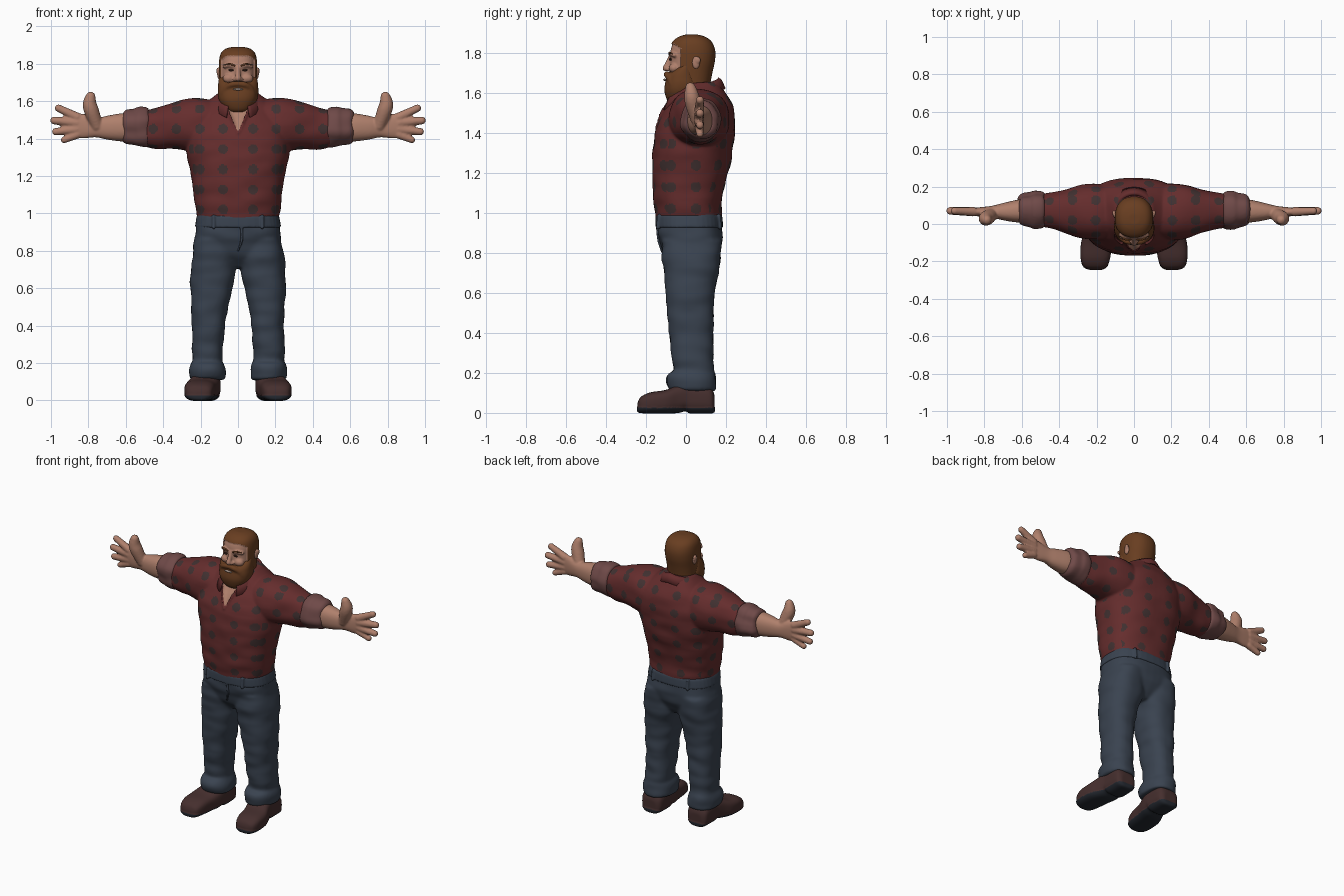
import bpy, bmesh, math
from mathutils import Vector, Matrix, noise

old = bpy.data.objects.get("Cube")
if old:
    bpy.data.objects.remove(old, do_unlink=True)


def material(name, r, g, b):
    m = bpy.data.materials.new(name)
    m.use_nodes = True
    m.diffuse_color = (r, g, b, 1)
    node = m.node_tree.nodes["Principled BSDF"]
    node.inputs["Base Color"].default_value = (r, g, b, 1)
    node.inputs["Roughness"].default_value = 0.8
    return m


SHIRT = material("shirt red", .13, .026, .026)
SPOT = material("shirt spot", .052, .03, .03)
CUFF = material("rolled cuff", .16, .068, .065)
SKIN = material("skin", .43, .215, .15)
HAIR = material("ginger hair", .14, .048, .015)
DENIM = material("denim", .042, .056, .08)
LEATHER = material("shoe leather", .06, .028, .027)
SOLE = material("shoe sole", .018, .022, .03)
DARK = material("eye dark", .035, .015, .01)
TEETH = material("teeth", .5, .4, .35)


def spline(rows, steps=4):
    """Smoothly interpolate rows of numbers."""
    rows = [Vector(r) for r in rows]
    out = []
    for i in range(len(rows) - 1):
        a, b, c, d = rows[max(i - 1, 0)], rows[i], rows[i + 1], rows[min(i + 2, len(rows) - 1)]
        for k in range(steps):
            t = k / steps
            out.append(b + (c - a) * (t / 2) + (a * 2 - b * 5 + c * 4 - d) * (t * t / 2)
                       + (b * 3 - a - c * 3 + d) * (t ** 3 / 2))
    return out + [rows[-1]]


def loft(bm, axis, rows, power=2.3, n=40):
    """Closed body; each row is position on the axis, then both cross-section ranges."""
    order = {"x": (2, 0, 1), "y": (0, 2, 1), "z": (0, 1, 2)}[axis]
    rings = []
    for t, u0, u1, v0, v1 in spline(rows):
        ring = []
        for i in range(n):
            a = math.tau * i / n
            c, s = (math.copysign(abs(f(a)) ** (2 / power), f(a)) for f in (math.cos, math.sin))
            p = ((u0 + u1) / 2 + c * (u1 - u0) / 2, (v0 + v1) / 2 + s * (v1 - v0) / 2, t)
            ring.append(bm.verts.new([p[k] for k in order]))
        rings.append(ring)
    faces = [bm.faces.new(rings[0]), bm.faces.new(rings[-1])]
    for lo, hi in zip(rings, rings[1:]):
        for i in range(n):
            j = (i + 1) % n
            faces.append(bm.faces.new((lo[i], lo[j], hi[j], hi[i])))
    bmesh.ops.recalc_face_normals(bm, faces=faces)


def even(rows):
    """Rows symmetric in x: position, half width, back and front limits."""
    return [(z, -w, w, a, b) for z, w, a, b in rows]


def blob(bm, pos, size):
    bmesh.ops.create_uvsphere(bm, u_segments=16, v_segments=10, radius=1,
                              matrix=Matrix.Translation(pos) @ Matrix.Diagonal((*size, 1)))


def limb(bm, points, steps=6):
    """Chain of balls through points of x, y, z, radius."""
    for x, y, z, r in spline(points, steps):
        blob(bm, (x, y, z), (r, r, r))


def mirror(bm):
    dup = bmesh.ops.duplicate(bm, geom=bm.verts[:] + bm.edges[:] + bm.faces[:])["geom"]
    for v in dup:
        if isinstance(v, bmesh.types.BMVert):
            v.co.x = -v.co.x
    bmesh.ops.reverse_faces(bm, faces=[f for f in dup if isinstance(f, bmesh.types.BMFace)])


def build(name, bm, mats, voxel=0, smooth=4, rule=None, push=None, folds=0, thick=0):
    """Fuse the pieces into one skin, colour it by rule, offset chosen regions."""
    mesh = bpy.data.meshes.new(name)
    bm.to_mesh(mesh)
    bm.free()
    obj = bpy.data.objects.new(name, mesh)
    bpy.context.scene.collection.objects.link(obj)
    if thick:
        sol = obj.modifiers.new("thickness", "SOLIDIFY")
        sol.thickness, sol.offset = thick, 0
    if voxel:
        rem = obj.modifiers.new("fuse", "REMESH")
        rem.mode, rem.voxel_size = "VOXEL", voxel
        sm = obj.modifiers.new("soften", "SMOOTH")
        sm.factor, sm.iterations = .5, smooth
    dg = bpy.context.evaluated_depsgraph_get()
    mesh = bpy.data.meshes.new_from_object(obj.evaluated_get(dg))
    obj.modifiers.clear()
    obj.data = mesh
    mesh.name = name
    mesh.materials.clear()
    for m in mats:
        mesh.materials.append(m)
    bm = bmesh.new()
    bm.from_mesh(mesh)
    bm.normal_update()
    for f in bm.faces:
        f.smooth = True
        f.material_index = rule(f.calc_center_median(), f.normal) if rule else 0
    for v in bm.verts:
        shift = folds * noise.noise(Vector((v.co.x * 7, v.co.y * 7, v.co.z * 15)))
        if push and any(f.material_index == push[0] for f in v.link_faces):
            shift += push[1]
        v.co += v.normal * shift
    bm.to_mesh(mesh)
    bm.free()
    return obj


# Shirt: arms mirrored, torso fused in, spots and open neck by rule
bm = bmesh.new()
loft(bm, "x", [(.1, -.07, .2, 1.33, 1.6), (.2, -.085, .215, 1.32, 1.615), (.28, -.075, .21, 1.335, 1.61),
               (.36, -.05, .185, 1.345, 1.59), (.44, -.025, .17, 1.345, 1.565), (.53, -.01, .155, 1.365, 1.54)])
limb(bm, [(0, -.145, 1.43, .01), (.03, -.118, 1.5, .011), (.06, -.075, 1.57, .012)])
mirror(bm)
loft(bm, "z", even([(.965, .212, -.148, .175), (1, .222, -.153, .178), (1.06, .232, -.163, .18),
                    (1.2, .25, -.168, .21), (1.32, .275, -.165, .235), (1.42, .28, -.15, .244),
                    (1.5, .26, -.115, .24), (1.56, .215, -.075, .222), (1.61, .15, -.05, .19),
                    (1.65, .1, -.02, .155)]), 2.4, 64)


def shirt_rule(c, n):
    if n.y < 0 and c.z > 1.445 and abs(c.x) < (c.z - 1.435) * .38:
        return 2
    lateral, height = abs(c.x), c.z
    if abs(n.x) > .75:
        lateral = c.y + .03
    elif abs(n.z) > .75:
        height = c.y + 1
    du = (lateral - .08 + .0625) % .125 - .0625
    dv = (height - 1.02 + .054) % .108 - .054
    return 1 if math.hypot(du, dv) < .026 else 0


build("shirt", bm, [SHIRT, SPOT, SKIN], .007, 6, shirt_rule, (2, -.008), .006)

# Collar: folded band around the neck, open at the front
bm = bmesh.new()
previous = None
for i in range(41):
    turn = (i / 20 - 1) * 2.72
    t = abs(turn) / 2.72
    ring = []
    for out, drop in ((-.005, .06), (0, .015), (.006, 0), (.018, .012), (.036 + .014 * t, .05 + .035 * t ** 3)):
        ring.append(bm.verts.new((math.sin(turn) * (.1 + out), .042 + math.cos(turn) * (.115 + out),
                                  1.672 - .075 * t - drop)))
    if previous:
        for k in range(4):
            bm.faces.new((previous[k], previous[k + 1], ring[k + 1], ring[k]))
    previous = ring
build("shirt_collar", bm, [SHIRT], thick=.009)

# Rolled sleeve cuffs
bm = bmesh.new()
loft(bm, "x", [(.475, 0, .15, 1.37, 1.545), (.485, -.018, .172, 1.353, 1.565), (.53, -.024, .175, 1.357, 1.566),
               (.555, -.016, .165, 1.362, 1.556), (.6, -.006, .158, 1.37, 1.552), (.618, .012, .138, 1.39, 1.535)])
mirror(bm)
build("rolled_sleeve_cuffs", bm, [CUFF], .008, 3, folds=.012)

# Forearms and open hands
bm = bmesh.new()
loft(bm, "x", [(.55, .01, .135, 1.39, 1.53), (.62, .008, .13, 1.385, 1.535), (.7, .02, .112, 1.395, 1.522),
               (.76, .035, .097, 1.407, 1.51), (.82, .04, .09, 1.402, 1.53), (.87, .045, .085, 1.405, 1.537),
               (.895, .052, .08, 1.42, 1.525)])
limb(bm, [(.755, .055, 1.47, .034), (.782, .035, 1.545, .04), (.793, .028, 1.585, .037), (.788, .022, 1.625, .026)])
for root, tip, radius in ((1.515, (.96, 1.563), .022), (1.485, (.983, 1.497), .023),
                          (1.45, (.975, 1.437), .022), (1.422, (.93, 1.393), .02)):
    limb(bm, [(.86, .066, root, radius + .003), (tip[0], .07, tip[1], radius - .002)], 10)
mirror(bm)
build("forearms_and_hands", bm, [SKIN], .006, 3)

# Head: brows, cheeks and nose fused in, hair raised by rule
bm = bmesh.new()
limb(bm, [(.014, -.073, 1.785, .012), (.045, -.071, 1.793, .012), (.072, -.058, 1.787, .011)])
blob(bm, (.048, -.058, 1.722), (.034, .028, .026))
blob(bm, (.015, -.089, 1.717), (.012, .013, .011))
mirror(bm)
limb(bm, [(0, -.074, 1.785, .012), (0, -.09, 1.745, .014), (0, -.1, 1.722, .017)])
loft(bm, "z", even([(1.5, .085, -.01, .13), (1.6, .084, -.02, .118), (1.64, .086, -.06, .115),
                    (1.7, .091, -.08, .125), (1.76, .095, -.078, .138), (1.81, .095, -.077, .139),
                    (1.85, .087, -.062, .123), (1.873, .066, -.032, .092), (1.883, .03, 0, .055)]))


def head_rule(c, n):
    face = c.y < -.005 and abs(c.x) < .085 and c.z < 1.842 - 3 * max(abs(c.x) - .05, 0) ** 1.5
    return 0 if face or c.z < 1.63 else 1


build("head", bm, [SKIN, HAIR], .005, 4, head_rule, (1, .007))

# Ears
bm = bmesh.new()
blob(bm, (.1, .05, 1.75), (.012, .02, .033))
blob(bm, (.108, .058, 1.762), (.008, .015, .018))
mirror(bm)
build("ears", bm, [SKIN], .004, 3)

# Beard and moustache
bm = bmesh.new()
limb(bm, [(0, -.096, 1.692, .014), (.035, -.094, 1.688, .016), (.065, -.078, 1.668, .016), (.078, -.07, 1.64, .014)])
mirror(bm)
loft(bm, "z", even([(1.533, .03, -.065, 0), (1.555, .068, -.092, .025), (1.6, .1, -.107, .06),
                    (1.64, .11, -.106, .07), (1.68, .107, -.096, .06), (1.705, .104, -.075, .05),
                    (1.74, .1, -.028, .035)]))
build("beard", bm, [HAIR], .006, 4, folds=.003)

# Facial details
bm = bmesh.new()
blob(bm, (.037, -.078, 1.766), (.014, .007, .006))
mirror(bm)
build("eyes", bm, [DARK])
bm = bmesh.new()
limb(bm, [(.018, -.083, 1.79, .005), (.045, -.082, 1.799, .006), (.072, -.066, 1.793, .004)])
mirror(bm)
build("eyebrows", bm, [HAIR], .003, 2)
bm = bmesh.new()
blob(bm, (0, -.106, 1.664), (.028, .008, .006))
build("teeth", bm, [TEETH])

# Jeans: legs, turned hems and hips
bm = bmesh.new()
loft(bm, "z", [(.12, .082, .247, -.06, .14), (.2, .083, .247, -.06, .137), (.3, .08, .248, -.07, .137),
               (.4, .07, .245, -.085, .137), (.5, .053, .252, -.092, .137), (.6, .033, .253, -.1, .143),
               (.68, .014, .253, -.107, .158), (.76, 0, .248, -.117, .172), (.86, 0, .232, -.125, .178)], 2.4)
loft(bm, "z", [(.11, .072, .253, -.075, .147), (.125, .067, .258, -.092, .15), (.17, .07, .257, -.098, .15),
               (.2, .078, .252, -.085, .143), (.21, .085, .245, -.06, .137)])
mirror(bm)
loft(bm, "z", even([(.71, .08, -.05, .11), (.77, .2, -.1, .16), (.85, .234, -.134, .183),
                    (.93, .226, -.146, .18), (1, .215, -.146, .173), (1.01, .21, -.142, .17)]), 2.5)
build("jeans", bm, [DENIM], .009, 6, folds=.009)

# Waistband, belt loops, fly and pocket seams
bm = bmesh.new()
loft(bm, "z", even([(.925, .225, -.147, .181), (.93, .23, -.152, .185), (.975, .222, -.152, .182),
                    (.99, .217, -.148, .177)]), 2.5)
for x in (-.13, .13):
    limb(bm, [(x, -.135, .985, .01), (x, -.141, .925, .01)], 8)
    limb(bm, [(x, .165, .985, .01), (x, .17, .925, .01)], 8)
limb(bm, [(.018, -.142, .93, .009), (.02, -.136, .86, .008), (0, -.118, .8, .006)], 10)
build("waistband_and_fly", bm, [DENIM], .005, 3)

# Shoes: toes slightly turned out, sole and heel by rule
bm = bmesh.new()
loft(bm, "y", [(-.243, .175, .235, .008, .045), (-.228, .145, .27, .002, .078), (-.18, .127, .286, 0, .102),
               (-.1, .115, .283, 0, .115), (-.04, .1, .262, .002, .14), (.0, .094, .25, .012, .15),
               (.02, .093, .247, 0, .15), (.1, .095, .245, 0, .14), (.13, .105, .237, 0, .12),
               (.142, .125, .215, .005, .09)], 3)
mirror(bm)
build("shoes", bm, [LEATHER, SOLE], .006, 4, lambda c, n: 1 if c.z < .026 else 0, (1, .003))
